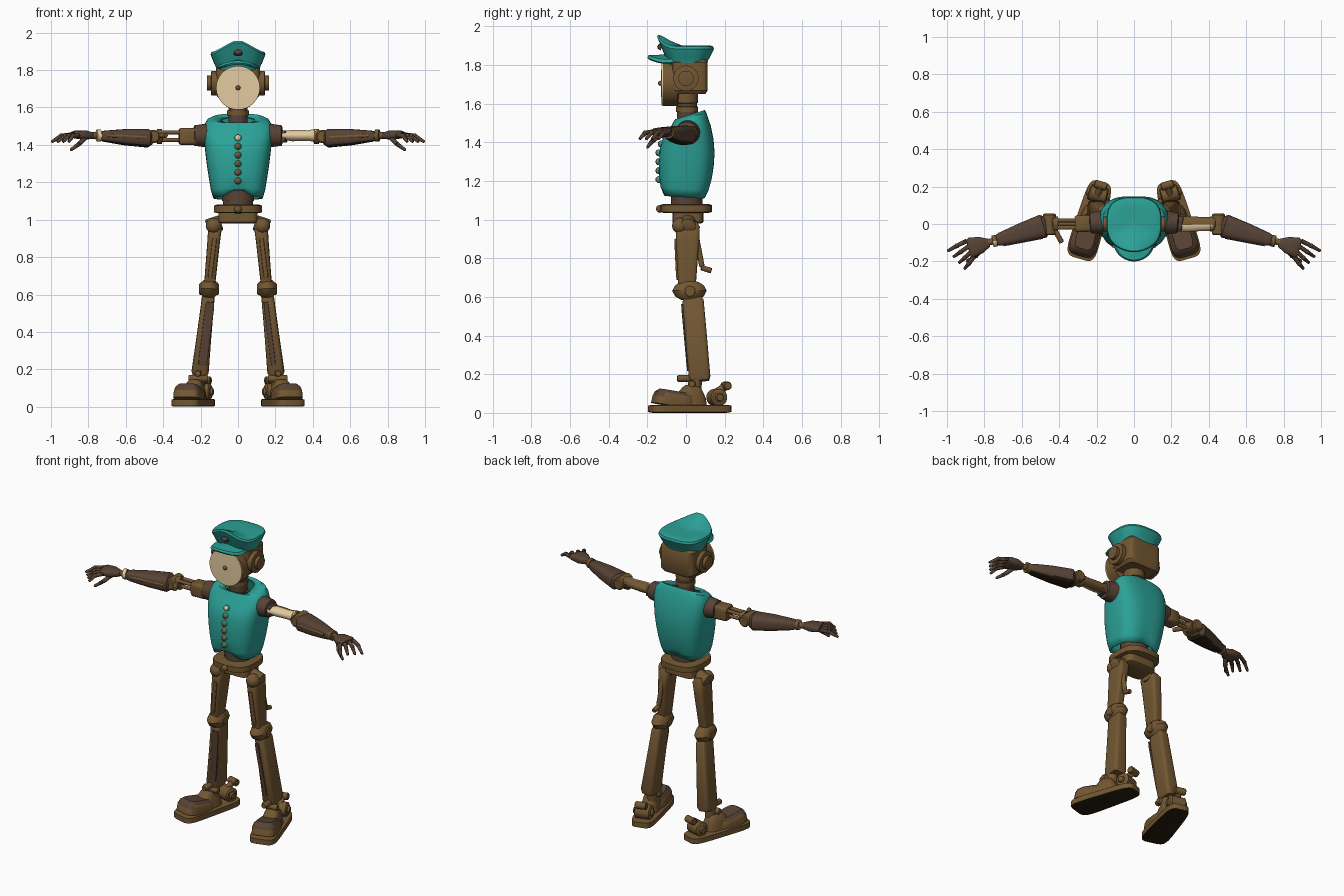
import bpy, bmesh, math
from mathutils import Vector, Matrix

if "Cube" in bpy.data.objects:
    bpy.data.objects.remove(bpy.data.objects["Cube"])


def material(name, r, g, b):
    m = bpy.data.materials.new(name)
    m.use_nodes = True
    m.diffuse_color = (r, g, b, 1)
    node = m.node_tree.nodes["Principled BSDF"]
    node.inputs["Base Color"].default_value = (r, g, b, 1)
    node.inputs["Roughness"].default_value = 0.6
    return m


TEAL = material("teal cloth", 0.024, 0.36, 0.31)
BRASS = material("aged brass", 0.17, 0.095, 0.032)
DARK = material("dark bronze", 0.097, 0.056, 0.036)
BLACK = material("blackened iron", 0.02, 0.013, 0.005)
CREAM = material("cream enamel", 0.78, 0.6, 0.35)


def finish(name, bm, mat):
    bmesh.ops.recalc_face_normals(bm, faces=bm.faces)
    me = bpy.data.meshes.new(name)
    bm.to_mesh(me)
    bm.free()
    me.polygons.foreach_set("use_smooth", [True] * len(me.polygons))
    me.set_sharp_from_angle(angle=math.radians(35))
    me.materials.append(mat)
    ob = bpy.data.objects.new(name, me)
    bpy.context.scene.collection.objects.link(ob)
    return ob


def paint(ob, mat, rule):
    """Second colour on the faces whose normal meets the rule."""
    ob.data.materials.append(mat)
    for f in ob.data.polygons:
        f.material_index = int(rule(f.normal))


def loft(name, a, b, prof, mat, n=16, power=2, warp=None, caps=True):
    """Superellipse rings (t, rx, ry) swept from a to b."""
    a, b = Vector(a), Vector(b)
    z = (b - a).normalized()
    guide = Vector((0, 1, 0)) if abs(z.x) > 0.7 else Vector((1, 0, 0))
    x = (guide - z * guide.dot(z)).normalized()
    y = z.cross(x)
    bm = bmesh.new()
    rings = []
    for t, rx, ry in prof:
        ring = []
        for i in range(n):
            ang = 2 * math.pi * (i + 0.5) / n
            c, s = math.cos(ang), math.sin(ang)
            u = math.copysign(abs(c) ** (2 / power), c) * rx
            v = math.copysign(abs(s) ** (2 / power), s) * ry
            p = a.lerp(b, t) + x * u + y * v
            ring.append(bm.verts.new(warp(p) if warp else p))
        rings.append(ring)
    for r, q in zip(rings, rings[1:]):
        for i in range(n):
            j = (i + 1) % n
            bm.faces.new((r[i], r[j], q[j], q[i]))
    if caps:
        bm.faces.new(rings[0])
        bm.faces.new(rings[-1])
    return finish(name, bm, mat)


def rod(name, a, b, r, mat, r2=None, n=14, **kw):
    r2 = r2 or r
    prof = [(0, r * .8, r * .8), (.06, r, r), (.94, r2, r2), (1, r2 * .8, r2 * .8)]
    return loft(name, a, b, prof, mat, n, **kw)


def block(name, a, b, rx, ry, mat, power=5, **kw):
    prof = [(0, rx * .88, ry * .88), (.1, rx, ry), (.9, rx, ry), (1, rx * .88, ry * .88)]
    return loft(name, a, b, prof, mat, n=24, power=power, **kw)


def ball(name, c, r, mat, scale=(1, 1, 1)):
    bm = bmesh.new()
    bmesh.ops.create_uvsphere(bm, u_segments=20, v_segments=12, radius=r)
    bm.transform(Matrix.Translation(c) @ Matrix.Diagonal((*scale, 1)))
    return finish(name, bm, mat)


# Head, face and neck
block("head", (0, .02, 1.65), (0, .02, 1.83), .118, .092, BRASS, power=7)
rod("face_drum", (0, -.04, 1.705), (0, -.125, 1.705), .117, BRASS, n=40)
loft("face_plate", (0, -.12, 1.705), (0, -.129, 1.705),
     [(0, .116, .116), (.8, .116, .116), (1, .02, .02)], CREAM, n=40)
ball("nose", (0, -.133, 1.705), .013, BRASS)
rod("jaw_collar", (0, 0, 1.6), (0, 0, 1.66), .062, BRASS, n=24)
rod("neck", (0, .005, 1.48), (0, .005, 1.62), .052, DARK, n=24)
rod("neck_ring", (0, .005, 1.555), (0, .005, 1.585), .058, BRASS, n=24)


# Cap with raised front peak, and visor
def peak(p):
    k = min(max((-p.y - .04) / .1, 0), 1) * max(0, 1 - abs(p.x) / .15)
    up = min(max((p.z - 1.83) / .05, 0), 1)
    return p + Vector((0, -.028 * k * up, .085 * k * up))


loft("cap_crown", (0, .008, 1.8), (0, .008, 1.9),
     [(0, .115, .1), (.25, .122, .107), (.35, .128, .113), (.82, .147, .137),
      (.95, .143, .132), (1, .13, .12), (1, .085, .08), (1, .03, .03)],
     TEAL, n=40, power=2.8, warp=peak)


def droop(p):
    return p + Vector((0, 0, -2.6 * p.x * p.x + .04 * (p.y + .1)))


loft("cap_visor", (0, -.095, 1.832), (0, -.095, 1.854),
     [(0, .02, .02), (0, .1, .098), (.5, .11, .105), (1, .1, .098), (1, .02, .02)],
     TEAL, n=36, warp=droop)
loft("cap_badge", (0, -.125, 1.888), (0, -.146, 1.9),
     [(0, .024, .016), (.8, .02, .013), (1, .01, .006)], DARK)


# Waistcoat
def tailor(p):
    high = min(max((p.z - 1.4) / .14, 0), 1)
    p = p + Vector((0, 0, .38 * (p.y - .04) * high))
    if p.z < 1.15:
        p.z += (.045 if p.y < 0 else .02) * max(0, 1 - abs(p.x) / .085)
    return p


vest = loft("waistcoat", (0, -.01, 1.115), (0, .02, 1.55),
            [(0, .132, .112), (.1, .145, .125), (.25, .156, .137), (.4, .166, .142),
             (.55, .174, .142), (.7, .181, .132), (.83, .185, .114), (.91, .181, .097),
             (.97, .165, .086), (1, .135, .077), (.985, .085, .062)],
            TEAL, n=48, power=3, warp=tailor, caps=False)
shell = vest.modifiers.new("thickness", "SOLIDIFY")
shell.thickness = .012
loft("torso_core", (0, 0, 1.1), (0, .01, 1.51),
     [(0, .085, .075), (.2, .088, .08), (.6, .12, .1), (1, .075, .055)], DARK, n=24)
for i in range(6):
    button = ball(f"vest_button_{i + 1}", (0, -.14 + .012 * max(0, 2 - i), 1.437 - i * .046),
                  .018, TEAL)
    paint(button, CREAM if i == 0 else BRASS, lambda v: v.y < -.5)

# Waist and pelvis
rod("waist", (0, .005, 1.03), (0, .005, 1.14), .082, DARK, n=24)
block("pelvis_ring", (0, 0, 1.035), (0, 0, 1.08), .13, .135, BRASS, power=3)
block("pelvis_block", (0, .01, .98), (0, .01, 1.045), .105, .08, BRASS)
ball("belt_stud", (0, -.135, 1.055), .02, BRASS)


def foot_frame(s):
    """Place foot-local points: heel toward +y, toes turned out."""
    turn = Matrix.Rotation(math.radians(16) * s, 3, "Z")

    def warp(p):
        q = turn @ Vector((p.x * (1 - .6 * p.y), p.y, p.z))
        return q + Vector((.232 * s, .02, 0))
    return warp


for s, side in ((1, "left_"), (-1, "right_")):
    def P(x, y, z):
        return (s * x, y, z)

    # Ears
    rod(side + "ear_disc", P(.105, 0, 1.73), P(.145, 0, 1.73), .066, BRASS, n=28)
    rod(side + "ear_cap", P(.14, 0, 1.73), P(.167, 0, 1.73), .04, BRASS, n=24)

    # Shoulder and upper arm
    rod(side + "shoulder", P(.165, .01, 1.45), P(.237, .005, 1.45), .064, DARK, .055, n=24)
    if s > 0:
        block(side + "arm_socket", P(.225, .005, 1.445), P(.26, 0, 1.445), .038, .033, DARK)
        sleeve = loft(side + "arm_sleeve", P(.235, 0, 1.45), P(.42, 0, 1.45),
                      [(0, .04, .022), (.3, .042, .031), (.75, .037, .028), (1, .036, .036)],
                      BRASS, n=32)
        paint(sleeve, CREAM, lambda v: v.y < -.1)
    else:
        block(side + "arm_socket", P(.22, .005, 1.445), P(.315, 0, 1.445), .045, .045, BRASS)
        for k, (dy, dz) in enumerate(((-.02, .02), (.02, .02), (0, -.02))):
            rod(f"{side}arm_rod_{k + 1}", P(.3, dy, 1.447 + dz), P(.44, dy, 1.447 + dz), .011, BRASS)
        rod("right_elbow_lever", P(.43, -.02, 1.45), P(.385, -.1, 1.45), .014, BRASS)
    rod(side + "elbow_collar", P(.405, 0, 1.445), P(.435, 0, 1.445), .04, BRASS)
    rod(side + "elbow_pin", P(.452, .055, 1.445), P(.452, -.06, 1.445), .036, BRASS)

    # Forearm and wrist
    forearm = loft(side + "forearm", P(.465, -.005, 1.435), P(.735, -.088, 1.447),
                   [(0, .045, .035), (.08, .064, .05), (.5, .052, .044), (.92, .036, .03),
                    (1, .028, .024)], DARK, n=24, power=3)
    paint(forearm, BLACK, lambda v: v.z < -.75)
    loft(side + "forearm_band", P(.49, -.06, 1.44), P(.7, -.108, 1.45),
         [(0, .02, .012), (.5, .016, .014), (1, .012, .01)], BRASS)
    rod(side + "wrist", P(.72, -.085, 1.45), P(.79, -.1, 1.45), .018, BRASS)
    cuff = rod(side + "wrist_ring", P(.733, -.088, 1.45), P(.757, -.093, 1.45), .032, BRASS)
    if s < 0:
        paint(cuff, CREAM, lambda v: v.y < -.1)

    # Hand with jointed fingers
    loft(side + "palm", P(.775, -.1, 1.45), P(.885, -.13, 1.456),
         [(0, .022, .016), (.4, .045, .026), (.85, .055, .021), (1, .048, .014)], DARK, power=3)
    for k in range(4):
        base = Vector((.894 - .014 * k, -.09 - .027 * k, 1.454))
        bend = base + Vector((.052 - .007 * k, -.026 - .005 * k, -.006))
        tip = bend + Vector((.05 - .009 * k, -.028, -.032))
        rod(f"{side}finger_{k + 1}_base", P(*base), P(*bend), .0125, DARK, .0115, n=10)
        rod(f"{side}finger_{k + 1}_tip", P(*bend), P(*tip), .0115, DARK, .008, n=10)
        ball(f"{side}finger_{k + 1}_knuckle", P(*bend), .013, DARK)
    rod(side + "thumb_base", P(.81, -.13, 1.445), P(.85, -.175, 1.405), .013, DARK, n=10)
    rod(side + "thumb_tip", P(.85, -.175, 1.405), P(.895, -.2, 1.372), .012, DARK, .008, n=10)

    # Hip and thigh
    rod(side + "hip_pin", P(.09, .01, .985), P(.165, .01, .96), .042, BRASS, n=20)
    ball(side + "hip_ball", P(.13, -.03, .968), .042, BRASS)
    loft(side + "thigh", P(.12, .01, .99), P(.152, .005, .65),
         [(0, .024, .045), (.08, .037, .062), (.3, .034, .06), (.95, .03, .046), (1, .025, .04)],
         BRASS, n=24, power=4.5)
    block(side + "thigh_rail", P(.125, -.045, .9), P(.15, -.035, .69), .012, .016, BRASS)

    # Knee and shin
    loft(side + "knee", P(.156, .018, .585), P(.153, .018, .678),
         [(0, .03, .045), (.2, .046, .075), (.5, .054, .09), (.8, .046, .075), (1, .03, .045)],
         BRASS, n=24)
    rod(side + "knee_pin", P(.102, .02, .63), P(.208, .02, .63), .033, BRASS)
    loft(side + "shin", P(.157, .035, .6), P(.205, .072, .165),
         [(0, .028, .045), (.05, .034, .055), (.5, .039, .056), (.95, .046, .056), (1, .036, .048)],
         BRASS, n=24, power=5)
    block(side + "shin_front_plate", P(.148, -.018, .56), P(.19, .013, .22),
          .013 if s > 0 else .024, .008, DARK)
    rod(side + "ankle_post", P(.212, .045, .09), P(.207, .05, .2), .034, BRASS)
    rod(side + "ankle_pin", P(.16, .03, .15), P(.265, .03, .15), .02, BRASS)
    rod(side + "ankle_lever", P(.215, -.045, .178), P(.21, .05, .178), .018, BRASS)

    # Foot
    warp = foot_frame(s)
    sole = block(side + "sole", (0, 0, 0), (0, 0, .042), .077, .215, BRASS, warp=warp)
    paint(sole, BLACK, lambda v: v.z < -.9)
    toe = loft(side + "toe_cap", (0, -.095, .035), (0, -.082, .112),
               [(0, .069, .106), (.5, .068, .104), (.8, .061, .096), (1, .046, .078)],
               BRASS, n=32, power=4, warp=warp)
    paint(toe, DARK, lambda v: v.z > .4)
    loft(side + "instep", (0, .0, .035), (0, .015, .14),
         [(0, .06, .09), (.5, .052, .075), (.85, .042, .05), (1, .03, .035)],
         BRASS, n=24, power=3, warp=warp)
    rod(side + "heel_wheel", (-.055, .145, .08), (.055, .145, .08), .044, BRASS, n=20, warp=warp)
    rod(side + "heel_hub", (-.068, .145, .08), (.068, .145, .08), .022, BRASS, warp=warp)
    rod(side + "heel_lever", (0, .13, .1), (0, .2, .14), .02, BRASS, warp=warp)
    rod(side + "heel_handle", (-.04, .195, .14), (.04, .195, .14), .022, BRASS, warp=warp)

# Crank at the back of the left thigh
rod("left_crank_arm", (.13, .05, .93), (.14, .083, .755), .014, BRASS)
rod("left_crank_handle", (.14, .078, .752), (.14, .132, .735), .014, BRASS)
